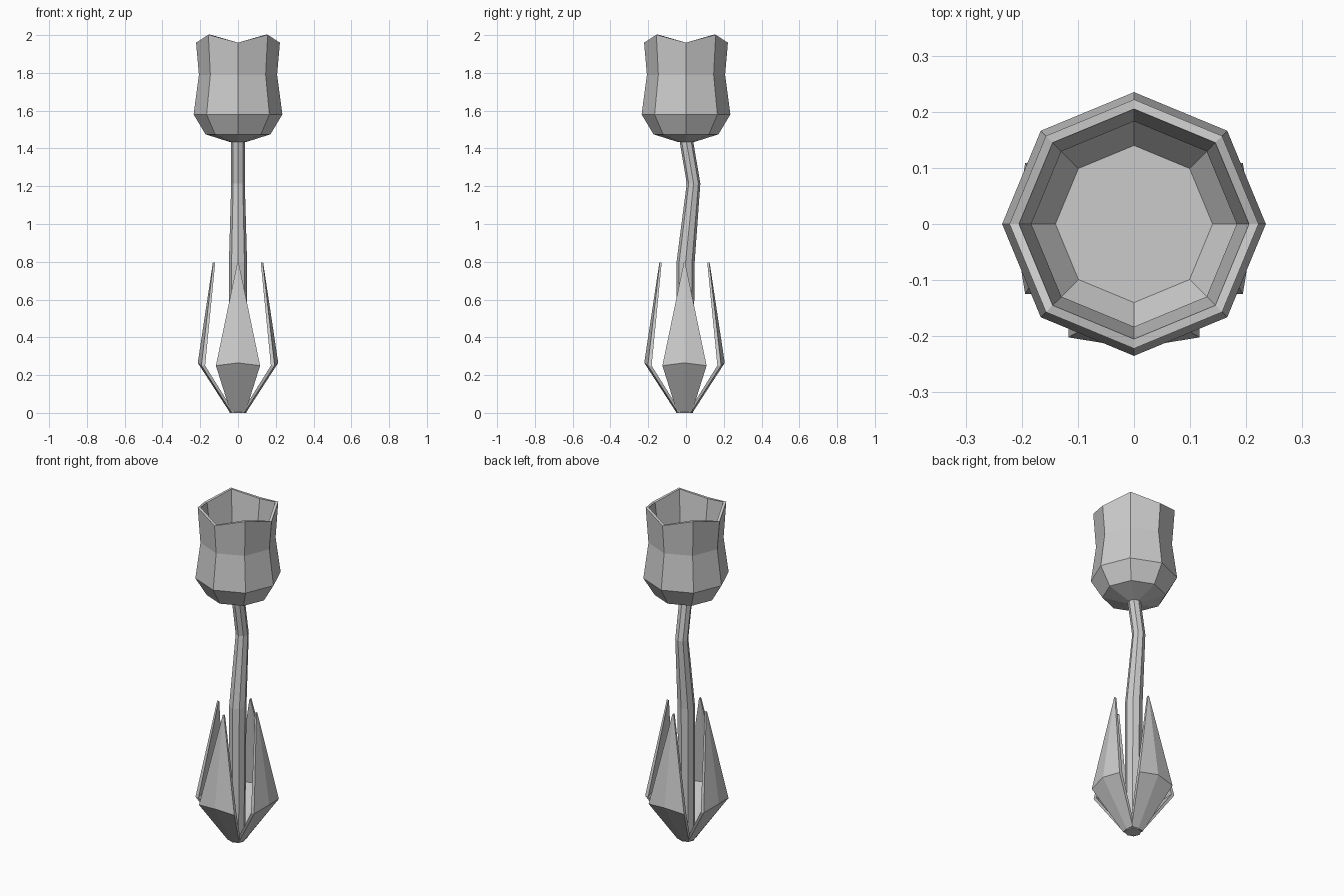
import bpy
from math import sin, cos, pi

if "Cube" in bpy.data.objects:
    bpy.data.objects.remove(bpy.data.objects["Cube"])

SIDES = 8
BASE_Y = -0.008   # stem foot and leaves sit slightly forward of the cup


def make_object(name, verts, faces):
    mesh = bpy.data.meshes.new(name)
    mesh.from_pydata(verts, [], faces)
    mesh.validate()
    obj = bpy.data.objects.new(name, mesh)
    bpy.context.collection.objects.link(obj)
    return obj


def loft(name, rings):
    """Octagonal rings (radius, z, centre y, zigzag height), joined and capped."""
    verts, faces = [], []
    for r, z, cy, zig in rings:
        for i in range(SIDES):
            a = 2 * pi * i / SIDES
            verts.append((r * cos(a), cy + r * sin(a), z + zig * (i % 2)))
    for k in range(len(rings) - 1):
        for i in range(SIDES):
            j = (i + 1) % SIDES
            a, b = k * SIDES, (k + 1) * SIDES
            faces.append((a + i, a + j, b + j, b + i))
    last = (len(rings) - 1) * SIDES
    faces.append(tuple(reversed(range(SIDES))))
    faces.append(tuple(range(last, last + SIDES)))
    return make_object(name, verts, faces)


# Flower cup: outside from the bottom up, over the zigzag rim, down inside
loft("flower_cup", [
    (0.04, 1.433, 0, 0), (0.172, 1.475, 0, 0), (0.235, 1.58, 0, 0),
    (0.207, 1.79, 0, 0), (0.222, 1.96, 0, 0.042),
    (0.205, 1.96, 0, 0.042), (0.183, 1.79, 0, 0), (0.21, 1.59, 0, 0),
    (0.14, 1.495, 0, 0),
])

# Bent tapering stem
loft("stem", [
    (0.045, 0, BASE_Y, 0), (0.048, 0.80, -0.002, 0),
    (0.036, 1.215, 0.04, 0), (0.036, 1.45, 0, 0),
])

# Leaf rows: half width, outward at edge, outward at middle, z edge, z middle, thickness
ROWS = [
    (0.04, 0.036, 0.045, 0.005, 0.005, 0.015),
    (0.117, 0.194, 0.213, 0.25, 0.265, 0.02),
    (0.004, 0.131, 0.133, 0.793, 0.797, 0.01),
]


def leaf(name, angle):
    verts, faces = [], []
    for w, edge, mid, ze, zm, t in ROWS:
        loop = [(-w, edge, ze), (0, mid, zm), (w, edge, ze),
                (w, edge - t, ze), (0, mid - t, zm), (-w, edge - t, ze)]
        for side, out, z in loop:
            verts.append((out * cos(angle) - side * sin(angle),
                          BASE_Y + out * sin(angle) + side * cos(angle), z))
    for k in (0, 6):
        for i in range(6):
            j = (i + 1) % 6
            faces.append((k + i, k + j, k + 6 + j, k + 6 + i))
    for k in (0, 12):
        faces += [(k, k + 1, k + 4, k + 5), (k + 1, k + 2, k + 3, k + 4)]
    return make_object(name, verts, faces)


# Four leaves around the stem
for n, side in enumerate(("right", "back", "left", "front")):
    leaf("leaf_" + side, n * pi / 2)

# Consistent outward normals
import bmesh
for obj in bpy.context.collection.objects:
    bm = bmesh.new()
    bm.from_mesh(obj.data)
    bmesh.ops.recalc_face_normals(bm, faces=bm.faces)
    bm.to_mesh(obj.data)
    bm.free()
